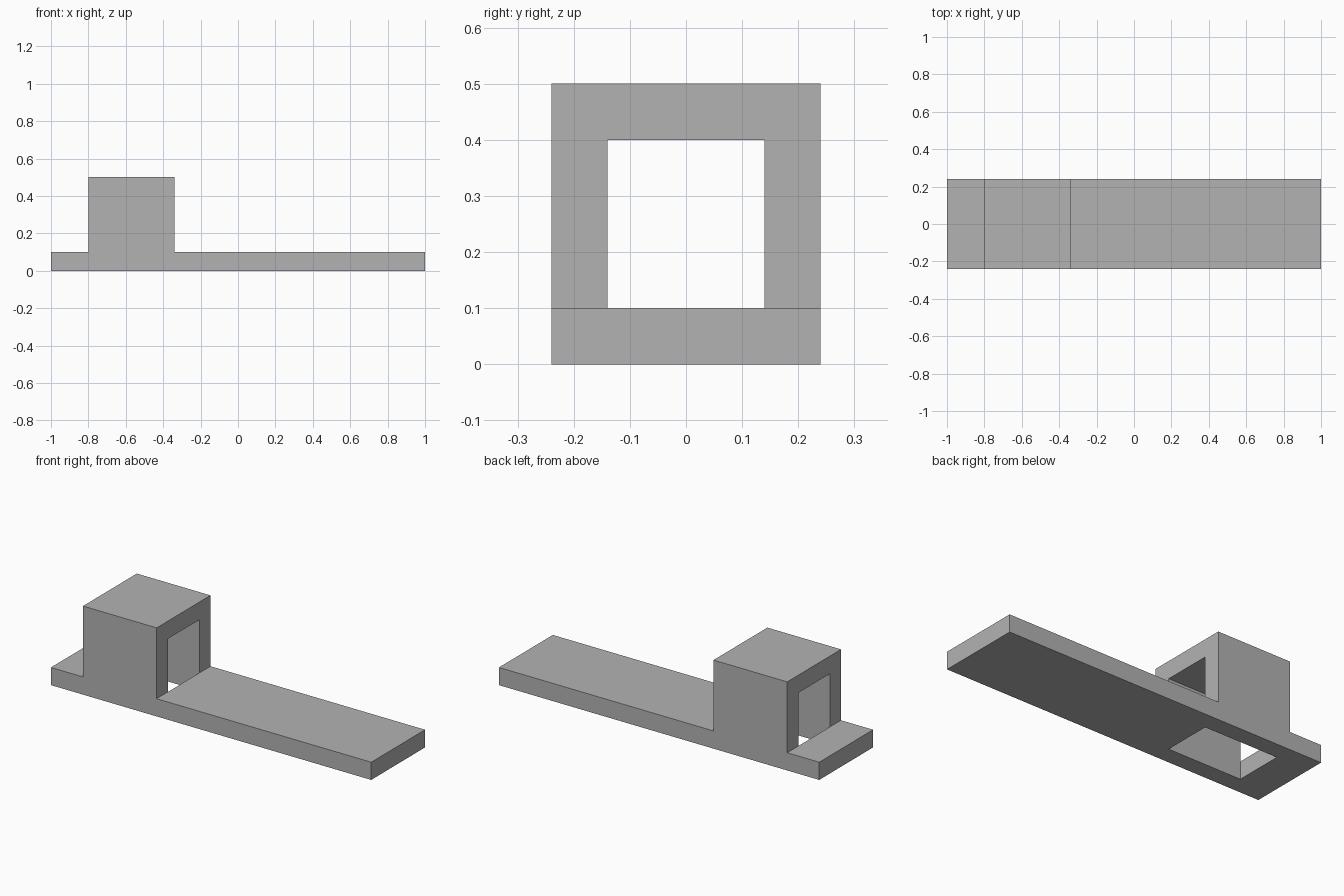
import bpy, bmesh

if "Cube" in bpy.data.objects:
    bpy.data.objects.remove(bpy.data.objects["Cube"])

# Grid lines that bound every part of the body
XS = (-1.0, -0.8, -0.34, 1.0)
YS = (-0.24, -0.14, 0.14, 0.24)
ZS = (0.0, 0.1, 0.4, 0.5)


def solid(c):
    """True where the grid cell is filled."""
    i, j, k = c
    if not all(0 <= n < 3 for n in c):
        return False
    if i != 1:
        return k == 0              # thin plate at both ends
    return j != 1 or k == 2        # housing: two side walls and a roof, open floor


# Skin every boundary between filled and empty cells
bm = bmesh.new()
verts = {}


def vert(n):
    if n not in verts:
        verts[n] = bm.verts.new((XS[n[0]], YS[n[1]], ZS[n[2]]))
    return verts[n]


cells = [(i, j, k) for i in range(3) for j in range(3) for k in range(3)]
for cell in filter(solid, cells):
    for axis in range(3):
        for side in (0, 1):
            neighbour = list(cell)
            neighbour[axis] += 2 * side - 1
            if solid(tuple(neighbour)):
                continue
            u, v = (axis + 1) % 3, (axis + 2) % 3
            ring = []
            for du, dv in ((0, 0), (1, 0), (1, 1), (0, 1)):
                n = list(cell)
                n[axis] += side
                n[u] += du
                n[v] += dv
                ring.append(vert(tuple(n)))
            bm.faces.new(ring if side else ring[::-1])

mesh = bpy.data.meshes.new("plate_with_housing")
bm.to_mesh(mesh)
bm.free()
body = bpy.data.objects.new("plate_with_housing", mesh)
bpy.context.collection.objects.link(body)

# Plain grey finish
grey = bpy.data.materials.new("grey")
grey.diffuse_color = (0.45, 0.45, 0.45, 1.0)
grey.use_nodes = True
grey.node_tree.nodes["Principled BSDF"].inputs["Base Color"].default_value = grey.diffuse_color
mesh.materials.append(grey)
